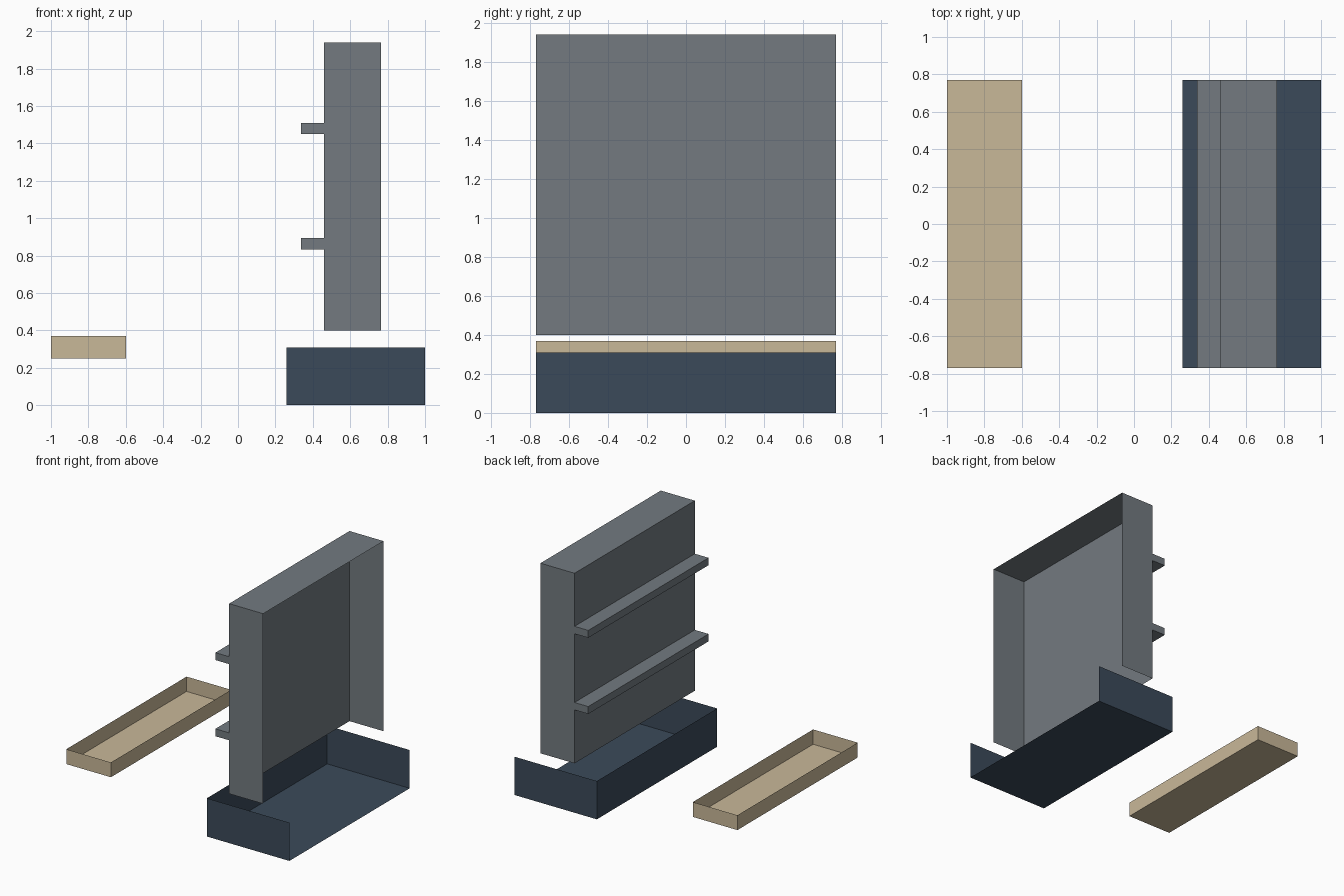
import bpy
import bmesh
from mathutils import Vector

cube = bpy.data.objects.get("Cube")
if cube:
    bpy.data.objects.remove(cube, do_unlink=True)

HALF_DEPTH = 0.77


def make_material(name, hex_code):
    """Flat material from an sRGB hex code, stored as linear values."""
    srgb = [int(hex_code[i:i + 2], 16) / 255 for i in (0, 2, 4)]
    colour = [c / 12.92 if c <= 0.04045 else ((c + 0.055) / 1.055) ** 2.4 for c in srgb] + [1]
    mat = bpy.data.materials.new(name)
    mat.use_nodes = True
    mat.diffuse_color = colour
    mat.node_tree.nodes["Principled BSDF"].inputs["Base Color"].default_value = colour
    return mat


def open_box(name, x, z, mat, open_sides):
    """Full-depth sheet box; faces pointing along open_sides are removed."""
    bm = bmesh.new()
    bmesh.ops.create_cube(bm, size=1)
    removed = [f for f in bm.faces if any(f.normal.dot(Vector(d)) > 0.9 for d in open_sides)]
    bmesh.ops.delete(bm, geom=removed, context='FACES')
    bmesh.ops.scale(bm, vec=(x[1] - x[0], 2 * HALF_DEPTH, z[1] - z[0]), verts=bm.verts)
    bmesh.ops.translate(bm, vec=((x[0] + x[1]) / 2, 0, (z[0] + z[1]) / 2), verts=bm.verts)
    mesh = bpy.data.meshes.new(name)
    bm.to_mesh(mesh)
    bm.free()
    mesh.materials.append(mat)
    obj = bpy.data.objects.new(name, mesh)
    bpy.context.collection.objects.link(obj)
    return obj


UP, DOWN, LEFT = (0, 0, 1), (0, 0, -1), (1, 0, 0)

grey = make_material("slate grey", "737A80")
navy = make_material("dark navy", "3B4A5A")
tan = make_material("pale tan", "C9B899")

# Base bin, open at the top and on its left side
open_box("base_bin", (0.26, 1.0), (0, 0.31), navy, [UP, LEFT])

# Upright cabinet shell, open underneath and on its left side
open_box("cabinet_shell", (0.46, 0.765), (0.40, 1.94), grey, [DOWN, LEFT])

# Two shelves attached to the closed panel
for name, bottom in (("lower_shelf", 0.833), ("upper_shelf", 1.45)):
    open_box(name, (0.337, 0.46), (bottom, bottom + 0.06), grey, [LEFT])

# Separate shallow tray, open at the top
open_box("tray", (-1.0, -0.6), (0.25, 0.37), tan, [UP])
